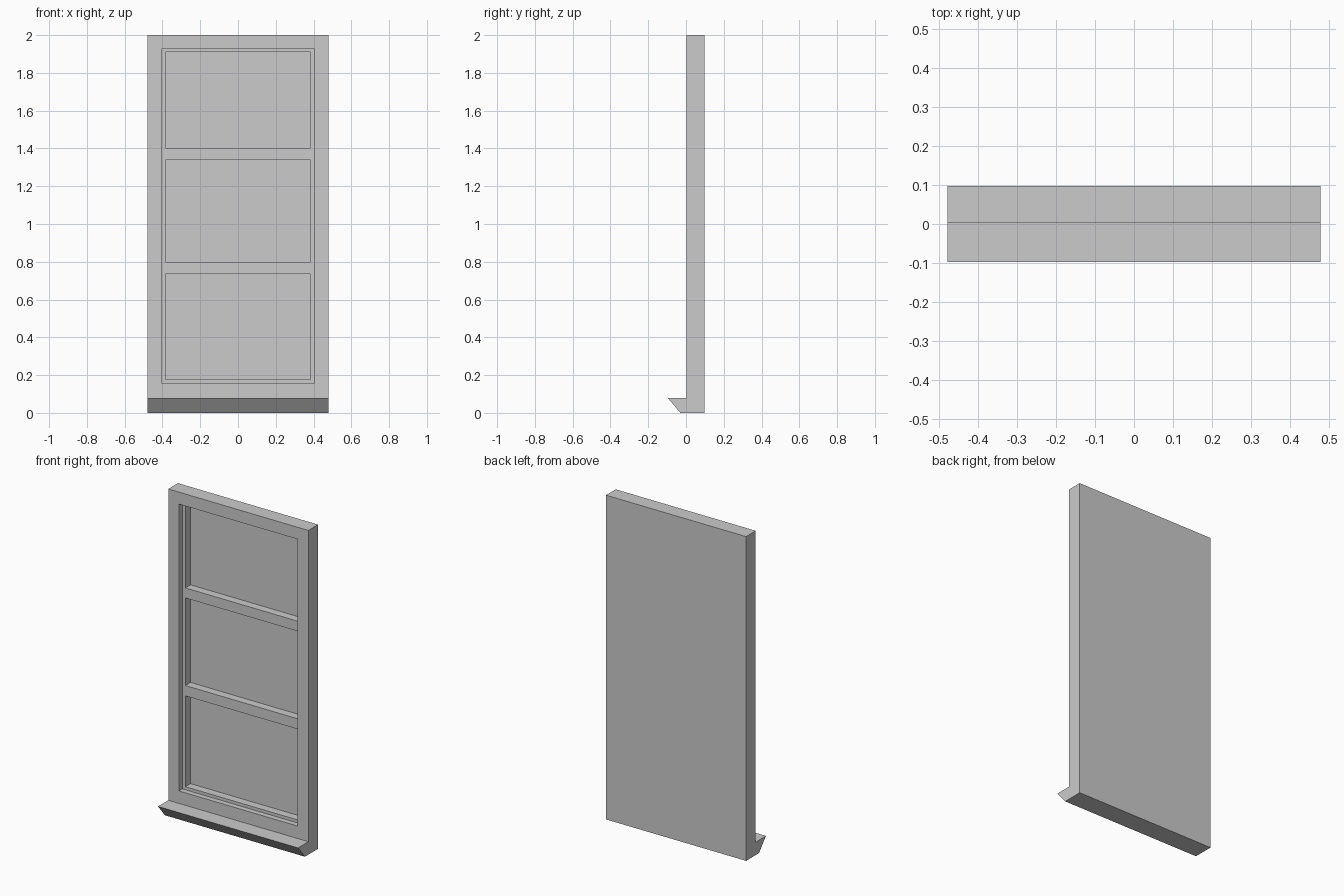
import bpy
import bmesh

cube = bpy.data.objects.get("Cube")
if cube:
    bpy.data.objects.remove(cube, do_unlink=True)

grey = bpy.data.materials.new("plain grey")
grey.use_nodes = True
colour = (0.6, 0.6, 0.6, 1)
grey.diffuse_color = colour
grey.node_tree.nodes["Principled BSDF"].inputs["Base Color"].default_value = colour

HALF_WIDTH = 0.478
BACK, FRONT = 0.097, 0.003
SASH_Y, PANE_Y = 0.036, 0.086


def finish(name, bm):
    bmesh.ops.recalc_face_normals(bm, faces=bm.faces)
    mesh = bpy.data.meshes.new(name)
    bm.to_mesh(mesh)
    bm.free()
    mesh.materials.append(grey)
    obj = bpy.data.objects.new(name, mesh)
    bpy.context.collection.objects.link(obj)
    return obj


def box(name, half_x, y0, y1, z0, z1):
    bm = bmesh.new()
    bmesh.ops.create_cube(bm, size=1)
    for v in bm.verts:
        v.co.x *= 2 * half_x
        v.co.y = y0 if v.co.y < 0 else y1
        v.co.z = z0 if v.co.z < 0 else z1
    return finish(name, bm)


def cut(target, cutter):
    mod = target.modifiers.new(cutter.name, 'BOOLEAN')
    mod.operation = 'DIFFERENCE'
    mod.solver = 'EXACT'
    mod.object = cutter
    cutter.hide_render = True
    cutter.hide_viewport = True
    cutter.display_type = 'WIRE'


# Window body and sill in one side profile
profile = [(BACK, 0), (BACK, 2), (FRONT, 2), (FRONT, 0.08), (-0.097, 0.08), (-0.03, 0)]
bm = bmesh.new()
face = bm.faces.new([bm.verts.new((-HALF_WIDTH, y, z)) for y, z in profile])
side = bmesh.ops.extrude_face_region(bm, geom=[face])
verts = [g for g in side["geom"] if isinstance(g, bmesh.types.BMVert)]
bmesh.ops.translate(bm, verts=verts, vec=(2 * HALF_WIDTH, 0, 0))
window = finish("window_frame_and_sill", bm)

# Shallow recess around the sash
cut(window, box("sash_recess_cutter", 0.405, -0.05, SASH_Y, 0.157, 1.926))

# Three deeper panes between the crossbars
panes = {"lower": (0.176, 0.736), "middle": (0.8, 1.34), "upper": (1.402, 1.91)}
for label, (z0, z1) in panes.items():
    cut(window, box(label + "_pane_cutter", 0.384, -0.05, PANE_Y, z0, z1))
